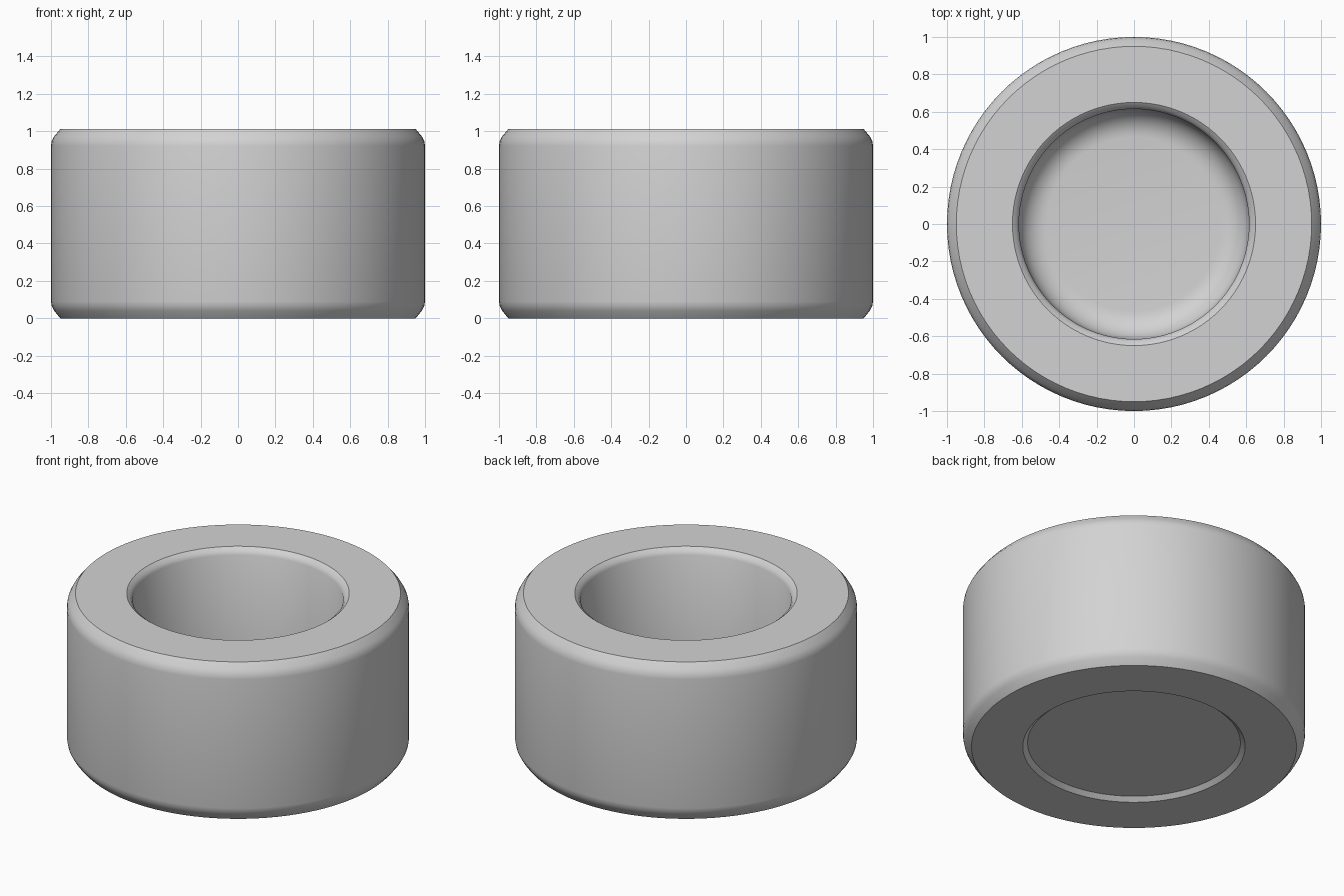
import bpy, bmesh, math

if "Cube" in bpy.data.objects:
    bpy.data.objects.remove(bpy.data.objects["Cube"])

H = 1.012          # overall height
FLOOR = 0.13       # height of the cup floor
BORE = 0.615       # bore radius
FILLET = 0.15      # rounding between bore wall and floor

grey = bpy.data.materials.new("light grey")
grey.diffuse_color = (0.65, 0.65, 0.65, 1)
grey.use_nodes = True
grey.node_tree.nodes["Principled BSDF"].inputs["Base Color"].default_value = grey.diffuse_color


def lathe(name, profile, steps=96):
    """Revolve a radius/height profile around the vertical axis."""
    bm = bmesh.new()
    verts = [bm.verts.new((r, 0, z)) for r, z in profile]
    edges = [bm.edges.new(pair) for pair in zip(verts, verts[1:])]
    bmesh.ops.spin(bm, geom=verts + edges, cent=(0, 0, 0), axis=(0, 0, 1),
                   angle=2 * math.pi, steps=steps, use_duplicate=False)
    bmesh.ops.remove_doubles(bm, verts=bm.verts, dist=1e-4)
    bmesh.ops.recalc_face_normals(bm, faces=bm.faces)
    mesh = bpy.data.meshes.new(name)
    bm.to_mesh(mesh)
    bm.free()
    mesh.materials.append(grey)
    obj = bpy.data.objects.new(name, mesh)
    bpy.context.collection.objects.link(obj)
    bpy.ops.object.select_all(action='DESELECT')
    obj.select_set(True)
    bpy.context.view_layer.objects.active = obj
    bpy.ops.object.shade_smooth_by_angle(angle=math.radians(30))
    return obj


# Rounded outer shoulder, mirrored between bottom and top
shoulder = [(0.95, 0), (0.983, 0.04), (0.996, 0.065), (1.0, 0.09)]
outer = shoulder + [(r, H - z) for r, z in reversed(shoulder)]

# Shallow recess under the base
base = [(0, 0.025), (0.622, 0.025), (0.65, 0)]

# Chamfered mouth of the bore
mouth = [(0.65, H), (0.628, H - 0.017), (BORE, H - 0.04)]

# Rounded corner down to the flat floor
corner = []
for i in range(9):
    a = math.radians(90 * i / 8)
    corner.append((BORE - FILLET + FILLET * math.cos(a),
                   FLOOR + FILLET - FILLET * math.sin(a)))

lathe("round_cup_body", base + outer + mouth + corner + [(0, FLOOR)])
